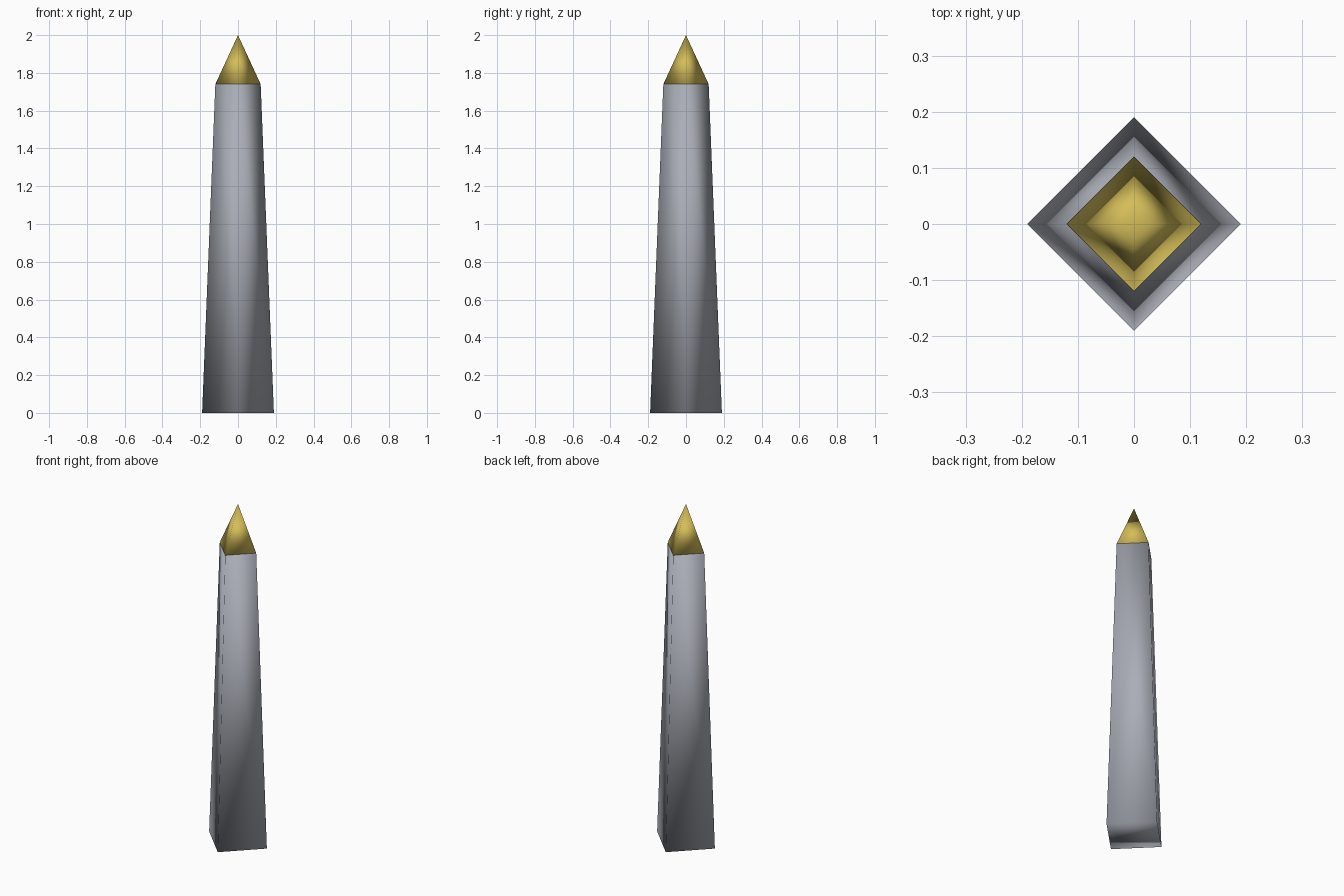
import bpy

cube = bpy.data.objects.get("Cube")
if cube:
    bpy.data.objects.remove(cube, do_unlink=True)


def make_material(name, rgb):
    mat = bpy.data.materials.new(name)
    mat.use_nodes = True
    colour = (*rgb, 1.0)
    mat.diffuse_color = colour
    mat.node_tree.nodes["Principled BSDF"].inputs["Base Color"].default_value = colour
    return mat


def tapered_part(name, bottom_radius, top_radius, z_bottom, z_top, mat):
    """Four-sided taper with its corners on the x and y axes, smooth all over."""
    bpy.ops.mesh.primitive_cone_add(
        vertices=4, radius1=bottom_radius, radius2=top_radius,
        depth=z_top - z_bottom, location=(0, 0, (z_bottom + z_top) / 2))
    part = bpy.context.object
    part.name = name
    part.data.materials.append(mat)
    bpy.ops.object.shade_smooth()
    return part


stone = make_material("grey stone", (0.40, 0.42, 0.47))
gold = make_material("gold", (0.66, 0.51, 0.10))

SHOULDER = 1.74

# Tall shaft and the pointed cap above it
tapered_part("shaft", 0.19, 0.12, 0.0, SHOULDER, stone)
tapered_part("pointed_cap", 0.12, 0.0, SHOULDER, 2.0, gold)
